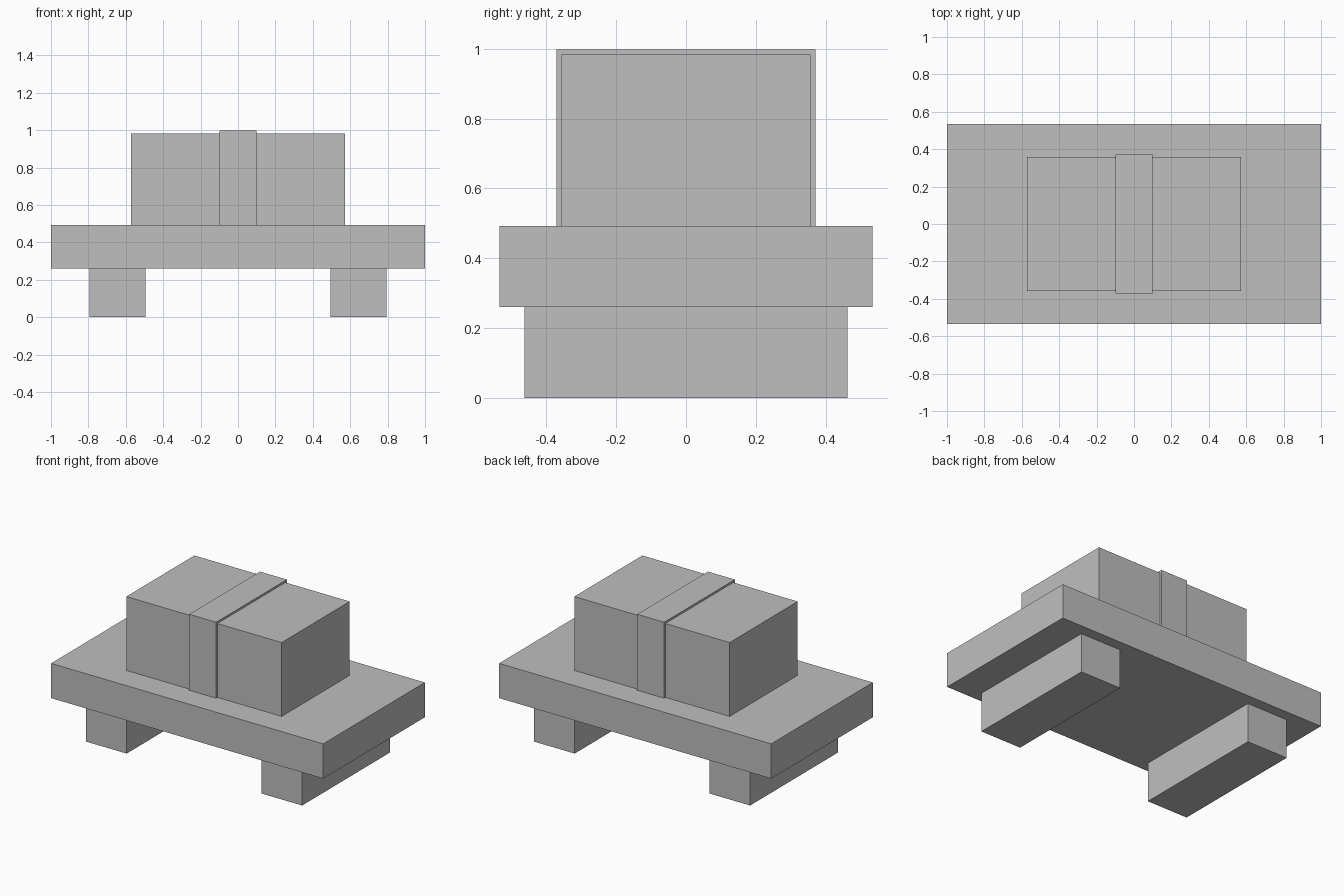
import bpy
import bmesh

cube = bpy.data.objects.get("Cube")
if cube:
    bpy.data.objects.remove(cube, do_unlink=True)

grey = bpy.data.materials.new("plain_grey")
grey.use_nodes = True
colour = (0.52, 0.52, 0.52, 1.0)
grey.diffuse_color = colour
grey.node_tree.nodes["Principled BSDF"].inputs["Base Color"].default_value = colour


def box(name, x, half_width, half_depth, bottom, top):
    """Flat-faced box centred on y = 0, spanning bottom to top."""
    bm = bmesh.new()
    bmesh.ops.create_cube(bm, size=2)
    bmesh.ops.scale(bm, vec=(half_width, half_depth, (top - bottom) / 2), verts=bm.verts)
    mesh = bpy.data.meshes.new(name)
    bm.to_mesh(mesh)
    bm.free()
    mesh.materials.append(grey)
    obj = bpy.data.objects.new(name, mesh)
    obj.location = (x, 0, (bottom + top) / 2)
    bpy.context.collection.objects.link(obj)
    return obj


# Runners under the platform
for side, sign in (("left", 1), ("right", -1)):
    box(side + "_runner", sign * 0.645, 0.15, 0.462, 0, 0.261)

# Platform slab
box("platform", 0, 1.0, 0.534, 0.261, 0.492)

# Crate and the band wrapped around it
box("crate", 0, 0.571, 0.357, 0.492, 0.983)
box("crate_band", 0, 0.099, 0.371, 0.492, 0.997)
